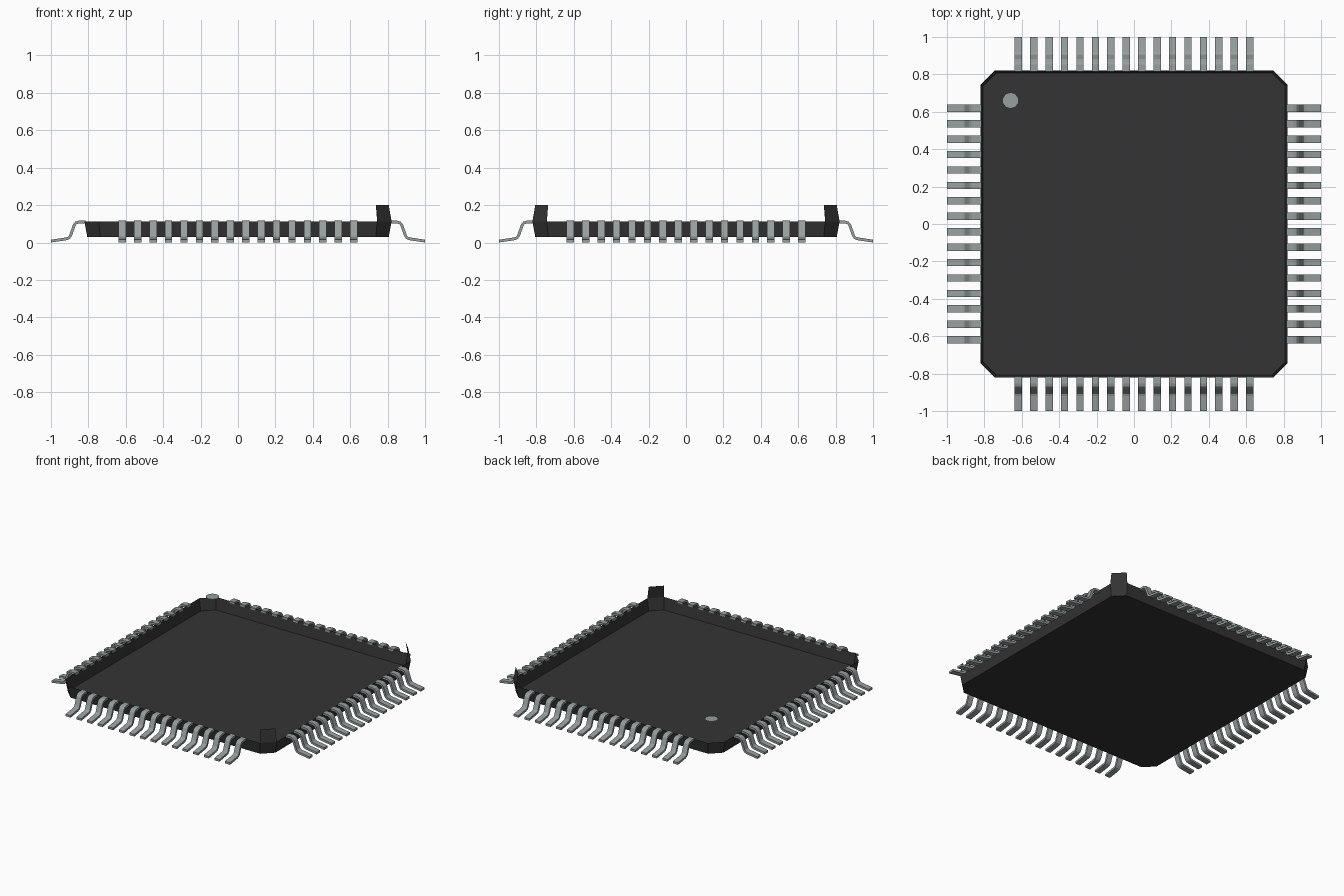
import bpy, bmesh, math
from mathutils import Vector

if "Cube" in bpy.data.objects:
    bpy.data.objects.remove(bpy.data.objects["Cube"], do_unlink=True)


def material(name, color):
    m = bpy.data.materials.new(name)
    m.use_nodes = True
    m.diffuse_color = (*color, 1)
    m.node_tree.nodes["Principled BSDF"].inputs["Base Color"].default_value = (*color, 1)
    return m


BLACK = material("black plastic", (0.034, 0.034, 0.034))
METAL = material("grey metal", (0.31, 0.355, 0.35))


def make_object(name, bm, mat):
    mesh = bpy.data.meshes.new(name)
    bm.to_mesh(mesh)
    bm.free()
    mesh.materials.append(mat)
    obj = bpy.data.objects.new(name, mesh)
    bpy.context.collection.objects.link(obj)
    return obj


def octagon(bm, r, c, z):
    """Counter-clockwise square ring with cut corners, starting at the +x -y corner."""
    pts = []
    for a, b in ((c, -r), (r, -c)):
        pts.append((a, b))
    ring = []
    for k in range(4):
        for x, y in pts:
            for _ in range(k):
                x, y = -y, x
            ring.append(bm.verts.new((x, y, z)))
    return ring


BASE_Z, RIM_Z, TOP_Z = 0.03, 0.113, 0.2

# Open tray body: floor and flaring walls
bm = bmesh.new()
low = octagon(bm, 0.806, 0.737, BASE_Z)
rim = octagon(bm, 0.821, 0.744, RIM_Z)
bm.faces.new(list(reversed(low)))
for i in range(8):
    j = (i + 1) % 8
    bm.faces.new((low[i], low[j], rim[j], rim[i]))

# Upright corner tabs on the two +x corners
high = octagon(bm, 0.806, 0.737, TOP_Z)
for i in (0, 2):
    bm.faces.new((rim[i], rim[i + 1], high[i + 1], high[i]))
bmesh.ops.delete(bm, geom=[v for v in bm.verts if not v.link_faces], context='VERTS')
make_object("body", bm, BLACK)

# Orientation dot, level with the tab tops
bm = bmesh.new()
bmesh.ops.create_circle(bm, cap_ends=True, segments=10, radius=0.044)
dot = make_object("orientation_dot", bm, METAL)
dot.location = (-0.66, 0.66, TOP_Z)

# Bent pins: centre line offset to a strip, extruded across, arrayed along each side
PATH = [Vector(p) for p in ((0.815, 0.109), (0.852, 0.109), (0.866, 0.105), (0.875, 0.094),
                            (0.896, 0.036), (0.904, 0.025), (0.917, 0.02), (1.0, 0.0075))]
THICK, WIDTH, PITCH, COUNT = 0.015, 0.039, 0.0825, 16


def pin_outline():
    upper, lower = [], []
    for i, p in enumerate(PATH):
        a, b = PATH[max(i - 1, 0)], PATH[min(i + 1, len(PATH) - 1)]
        t = (b - a).normalized()
        n = Vector((-t.y, t.x)) * THICK / 2
        if i in (0, len(PATH) - 1):      # square ends
            n = Vector((0, THICK / 2))
        upper.append(p + n)
        lower.append(p - n)
    return upper, lower


def pin_row(name, angle):
    bm = bmesh.new()
    upper, lower = pin_outline()
    y0 = -PITCH * (COUNT - 1) / 2
    rings = []
    for u, l in zip(upper, lower):
        rings.append([bm.verts.new((q.x, y0 + s * WIDTH / 2, q.y))
                      for q, s in ((u, -1), (u, 1), (l, 1), (l, -1))])
    for a, b in zip(rings, rings[1:]):
        for i in range(4):
            j = (i + 1) % 4
            bm.faces.new((a[i], a[j], b[j], b[i]))
    bm.faces.new(rings[0])
    bm.faces.new(rings[-1])
    bmesh.ops.recalc_face_normals(bm, faces=bm.faces)
    obj = make_object(name, bm, METAL)
    arr = obj.modifiers.new("row", 'ARRAY')
    arr.use_relative_offset = False
    arr.use_constant_offset = True
    arr.constant_offset_displace = (0, PITCH, 0)
    arr.count = COUNT
    obj.rotation_euler.z = angle
    return obj


for k, side in enumerate(("left", "back", "right", "front")):
    pin_row(side + "_pins", k * math.pi / 2)
